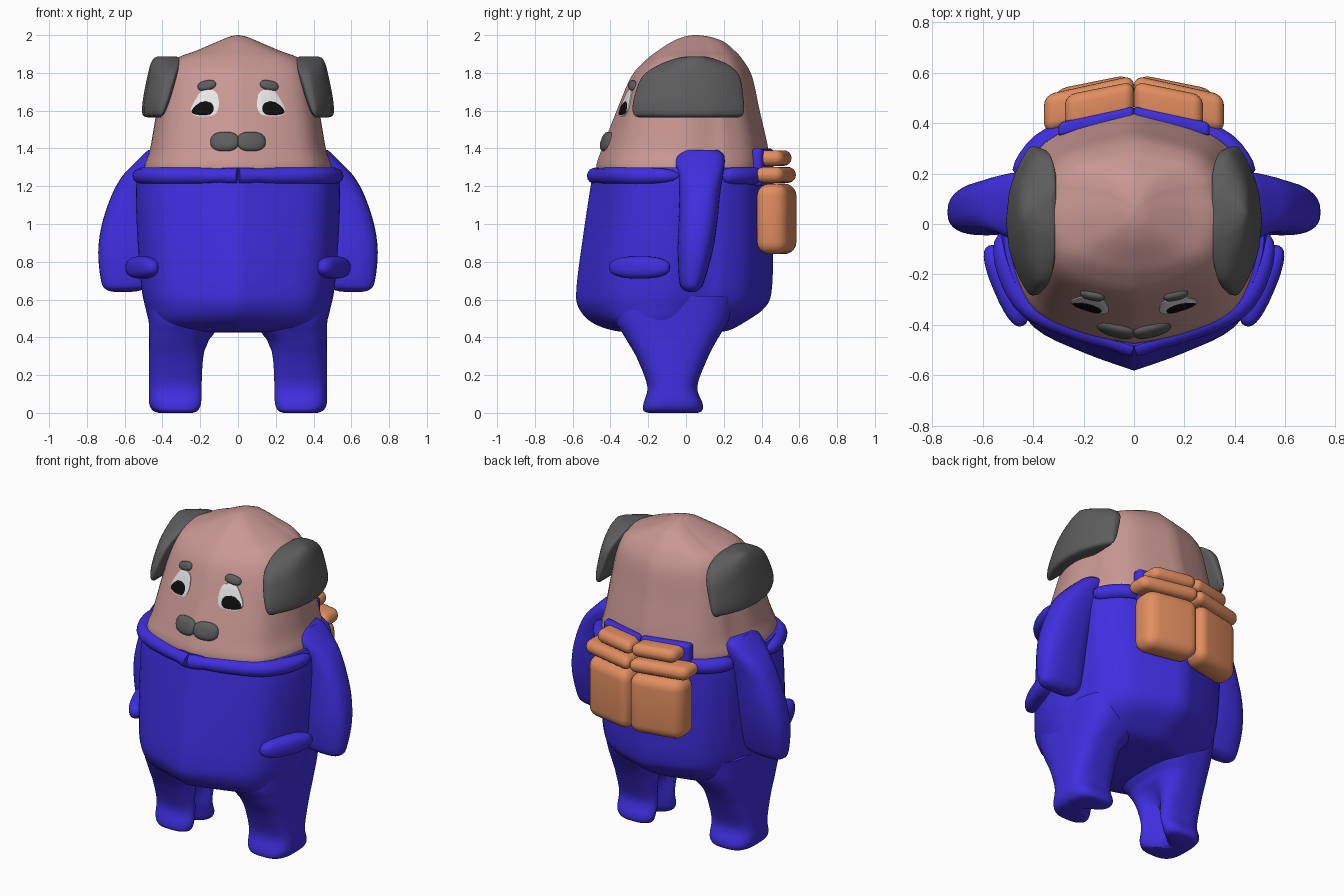
import bpy, bmesh, math
from mathutils import Vector, Matrix
from mathutils.bvhtree import BVHTree

if "Cube" in bpy.data.objects:
    bpy.data.objects.remove(bpy.data.objects["Cube"])


def material(name, rgb):
    m = bpy.data.materials.new(name)
    m.use_nodes = True
    m.diffuse_color = (*rgb, 1)
    m.node_tree.nodes["Principled BSDF"].inputs["Base Color"].default_value = (*rgb, 1)
    return m


BLUE = material("blue suit", (0.05, 0.028, 0.74))
SKIN = material("skin pink", (0.58, 0.31, 0.29))
GREY = material("grey hair", (0.11, 0.11, 0.11))
ORANGE = material("orange pack", (0.76, 0.27, 0.115))
WHITE = material("eye white", (0.8, 0.8, 0.8))
BLACK = material("pupil black", (0.004, 0.004, 0.004))


def finish(name, bm, mat, angle=40):
    bmesh.ops.recalc_face_normals(bm, faces=bm.faces)
    me = bpy.data.meshes.new(name)
    bm.to_mesh(me)
    bm.free()
    ob = bpy.data.objects.new(name, me)
    bpy.context.collection.objects.link(ob)
    me.materials.append(mat)
    bpy.ops.object.select_all(action="DESELECT")
    ob.select_set(True)
    bpy.context.view_layer.objects.active = ob
    bpy.ops.object.shade_smooth_by_angle(angle=math.radians(angle))
    return ob


def spline(pts, n, closed=False):
    """Smooth curve through points of any dimension."""
    pts = [Vector(p) for p in pts]
    count = len(pts)
    get = (lambda i: pts[i % count]) if closed else (lambda i: pts[max(0, min(count - 1, i))])
    out = []
    for i in range(count if closed else count - 1):
        a, b, c, d = (get(i + k) for k in (-1, 0, 1, 2))
        for j in range(n):
            t = j / n
            out.append(b + t / 2 * (c - a + t * (2 * a - 5 * b + 4 * c - d + t * (3 * (b - c) + d - a))))
    return out if closed else out + [pts[-1]]


# Half cross-sections from front centre to back centre, in unit size
TRUNK = spline([(0, -1), (.4, -.86), (.78, -.67), (.95, -.36), (1, -.02), (.89, .32), (.83, .53), (.6, .79), (0, 1)], 4)
SKULL = spline([(0, -1), (.4, -.91), (.78, -.72), (.95, -.38), (1, 0), (.92, .33), (.86, .54), (.62, .81), (0, 1)], 4)


def rounded(power, n=16):
    p = 2 / power
    angles = [math.pi * i / n for i in range(n + 1)]
    return [Vector((max(0, math.sin(a)) ** p, -math.copysign(abs(math.cos(a)) ** p, math.cos(a)))) for a in angles]


def loft(name, half, rings, mat, side=1, bend=0, notch=0, angle=40):
    """Rings are (z, centre x, half width, front y, back y).
    bend pulls in the outer corners, notch hollows the inner side near the ground."""
    bm = bmesh.new()
    unit = list(half) + [Vector((-p.x, p.y)) for p in reversed(half[1:-1])]
    rows = []
    for z, cx, w, yf, yb in spline(rings, 5):
        mid, depth = (yf + yb) / 2, (yb - yf) / 2
        hollow = notch * max(0, 1 - (z / .36) ** 2)
        row = []
        for p in unit:
            x = cx + w * p.x - bend * p.y ** 2 * (1 + p.x) / 2
            x += hollow * math.exp(-(p.y / .42) ** 2) * max(0, -p.x)
            row.append(bm.verts.new((side * x, mid + depth * p.y, z)))
        rows.append(row)
    n = len(unit)
    for lo, hi in zip(rows, rows[1:]):
        for i in range(n):
            bm.faces.new((lo[i], lo[(i + 1) % n], hi[(i + 1) % n], hi[i]))
    bm.faces.new(rows[0])
    bm.faces.new(rows[-1])
    return finish(name, bm, mat, angle)


def pillow(name, lo, hi, radius, mat, side=1, shear=0.0):
    """Rounded box between two corners, its depth slanting with x."""
    bm = bmesh.new()
    bmesh.ops.create_cube(bm, size=1)
    for v in bm.verts:
        v.co = Vector([(a + b) / 2 + (b - a) * c for a, b, c in zip(lo, hi, v.co)])
    bmesh.ops.bevel(bm, geom=bm.edges[:], offset=radius, segments=5, profile=.5, affect="EDGES")
    for v in bm.verts:
        v.co.y -= shear * v.co.x
        v.co.x *= side
    return finish(name, bm, mat)


def bead(name, centre, radii, mat, turn=(0, 0, 0)):
    """Slightly boxy ellipsoid."""
    bm = bmesh.new()
    bmesh.ops.create_uvsphere(bm, u_segments=28, v_segments=16, radius=1)
    for v in bm.verts:
        v.co = Vector([math.copysign(abs(c) ** .8, c) for c in v.co])
    rot = Matrix.Rotation(turn[2], 4, "Z") @ Matrix.Rotation(turn[1], 4, "Y") @ Matrix.Rotation(turn[0], 4, "X")
    bm.transform(Matrix.Translation(centre) @ rot @ Matrix.Diagonal((*radii, 1)))
    return finish(name, bm, mat)


# Torso and head
loft("torso", TRUNK, [
    (.425, 0, .2, -.25, .12), (.435, 0, .4, -.38, .22), (.48, 0, .465, -.5, .31),
    (.56, 0, .49, -.57, .42), (.66, 0, .51, -.58, .455), (.9, 0, .53, -.55, .46),
    (1.2, 0, .54, -.505, .455), (1.3, 0, .515, -.485, .45)], BLUE)
head = loft("head", SKULL, [
    (1.22, 0, .48, -.455, .42), (1.3, 0, .495, -.475, .44), (1.4, 0, .465, -.445, .435),
    (1.6, 0, .43, -.367, .39), (1.78, 0, .39, -.29, .35), (1.87, 0, .335, -.21, .3),
    (1.92, 0, .215, -.145, .255), (1.965, 0, .11, -.075, .2), (1.99, 0, .05, -.015, .13),
    (2, 0, .006, .035, .07)], SKIN)
tree = BVHTree.FromObject(head, bpy.context.evaluated_depsgraph_get())


def on_face(x, z, lift=0.0):
    hit = tree.ray_cast(Vector((x, -2, z)), Vector((0, 1, 0)))[0]
    return Vector((x, hit.y - lift, z))


def face_plate(name, outline, lift, mat, side):
    """Thin plate that follows the front of the head."""
    bm = bmesh.new()
    edge = spline(outline, 6, closed=True)
    mid = sum(edge, Vector((0, 0))) / len(edge)
    rows = []
    for k, rise in ((1, -.01), (1, lift * .7), (.92, lift), (.6, lift), (.3, lift)):
        pts = [mid + (p - mid) * k for p in edge]
        rows.append([bm.verts.new(on_face(side * p.x, p.y, rise)) for p in pts])
    n = len(edge)
    for a, b in zip(rows, rows[1:]):
        for i in range(n):
            bm.faces.new((a[i], a[(i + 1) % n], b[(i + 1) % n], b[i]))
    bm.faces.new(rows[-1])
    finish(name, bm, mat)


def collar(name, points, radii):
    cu = bpy.data.curves.new(name, "CURVE")
    cu.dimensions = "3D"
    cu.bevel_depth = .046
    cu.bevel_resolution = 5
    cu.use_fill_caps = True
    sp = cu.splines.new("POLY")
    sp.points.add(len(points) - 1)
    for p, co, r in zip(sp.points, points, radii):
        p.co, p.radius = (*co, 1), r
    tmp = bpy.data.objects.new(name + " path", cu)
    bm = bmesh.new()
    bm.from_mesh(tmp.to_mesh())
    bpy.data.objects.remove(tmp)
    finish(name, bm, BLUE, 60)


def collar_run(name, first, last, side):
    pts = [(side * p.x * .525, -.02 + .465 * p.y, 1.255) for p in TRUNK[first:last]]
    n = len(pts) - 1
    radii = [max(.12, (1 - abs(2 * i / n - 1) ** 4) ** .5) for i in range(n + 1)]
    radii[0 if first == 0 else n] = .9
    radii[1 if first == 0 else n - 1] = .95
    collar(name, pts, radii)


for side, tag in ((1, "left"), (-1, "right")):
    # Limbs
    loft(tag + "_leg", rounded(3, 32), [
        (0, .32, .1, -.2, .06), (.012, .32, .13, -.225, .085), (.05, .32, .15, -.225, .088),
        (.14, .32, .152, -.205, .06), (.28, .32, .152, -.255, .11), (.37, .316, .156, -.305, .155),
        (.42, .3, .172, -.335, .185), (.5, .275, .198, -.38, .23), (.62, .27, .208, -.39, .26)], BLUE, side, notch=.13)
    loft(tag + "_arm", rounded(2.6), [
        (.64, .61, .04, .02, .04), (.65, .602, .09, -.01, .065), (.69, .58, .143, -.035, .095),
        (.85, .585, .155, -.045, .14), (1, .57, .15, -.04, .165), (1.15, .53, .14, -.035, .18),
        (1.25, .49, .125, -.04, .195), (1.32, .45, .1, -.06, .205), (1.365, .425, .08, -.055, .2),
        (1.392, .415, .06, -.02, .17)], BLUE, side)
    # Suit trim
    collar_run(tag + "_front_collar", 0, 17, side)
    collar_run(tag + "_back_collar", 22, len(TRUNK), side)
    bead(tag + "_pocket", (side * .508, -.245, .77), (.052, .173, .059), BLUE, (0, 0, -side * .4))
    # Hair and facial features
    loft(tag + "_side_hair", rounded(4.5, 32), [
        (1.565, .452, .03, -.25, .28), (1.575, .45, .053, -.273, .3), (1.61, .442, .066, -.283, .308),
        (1.68, .425, .075, -.272, .302), (1.78, .4, .08, -.232, .285), (1.84, .385, .08, -.15, .23),
        (1.875, .378, .07, -.06, .15), (1.887, .376, .05, 0, .1)], GREY, side, bend=.085, angle=50)
    face_plate(tag + "_eye", [(.125, 1.705), (.185, 1.708), (.225, 1.66), (.25, 1.6), (.22, 1.572),
                              (.135, 1.575), (.104, 1.61), (.104, 1.67)], .007, WHITE, side)
    face_plate(tag + "_pupil", [(.145, 1.643), (.195, 1.645), (.24, 1.61), (.235, 1.582),
                                (.15, 1.58), (.128, 1.612)], .0095, BLACK, side)
    bead(tag + "_eyebrow", on_face(side * .165, 1.733), (.05, .02, .027), GREY, (-.4, side * .2, side * .2))
    bead(tag + "_moustache", on_face(side * .07, 1.435, -.004), (.078, .029, .054), GREY, (-.3, 0, side * .25))
    # Backpack
    pillow(tag + "_pack_backing", (0, .41, 1.2), (.3, .468, 1.4), .02, BLUE, side, .22)
    pillow(tag + "_pack_pouch", (0, .43, .84), (.33, .597, 1.214), .065, ORANGE, side, .2)
    pillow(tag + "_pack_flap", (0, .44, 1.218), (.357, .59, 1.302), .041, ORANGE, side, .22)
    pillow(tag + "_pack_roll", (0, .43, 1.308), (.274, .566, 1.39), .04, ORANGE, side, .2)
